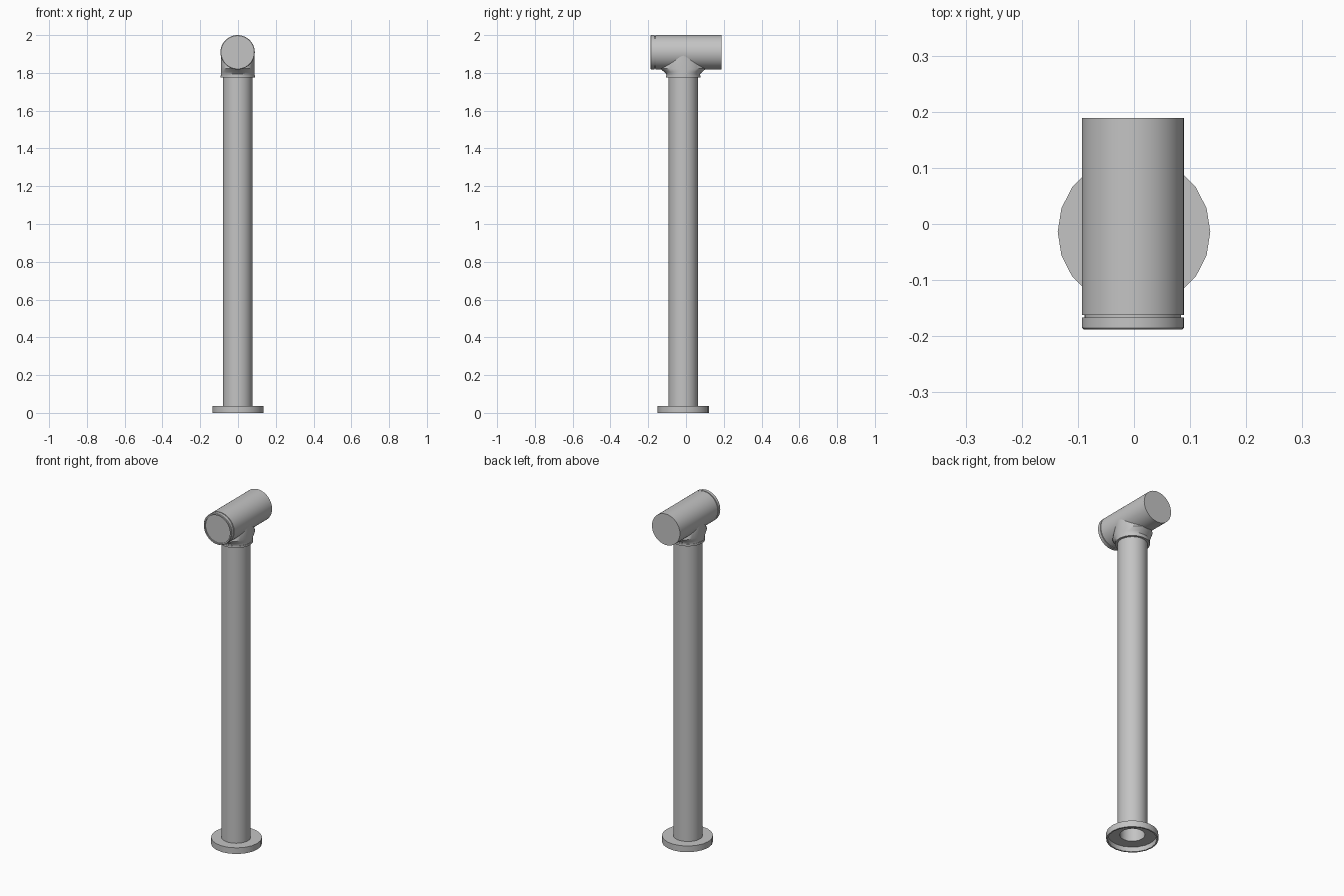
import bpy
import bmesh
import math

cube = bpy.data.objects.get("Cube")
if cube:
    bpy.data.objects.remove(cube, do_unlink=True)

grey = bpy.data.materials.new("brushed grey")
grey.use_nodes = True
grey.diffuse_color = (0.55, 0.55, 0.55, 1)
grey.node_tree.nodes["Principled BSDF"].inputs["Base Color"].default_value = grey.diffuse_color


def loft(name, rings, sides, location, closed_loop=False, caps=False, tilt=0):
    """Join elliptical rings (x radius, y radius, height) into one smooth part."""
    bm = bmesh.new()
    loops = []
    for rx, ry, z in rings:
        angles = [2 * math.pi * i / sides for i in range(sides)]
        loops.append([bm.verts.new((rx * math.cos(a), ry * math.sin(a), z)) for a in angles])
    pairs = list(zip(loops, loops[1:]))
    if closed_loop:
        pairs.append((loops[-1], loops[0]))
    for low, high in pairs:
        for i in range(sides):
            j = (i + 1) % sides
            bm.faces.new((low[i], low[j], high[j], high[i]))
    if caps:
        bm.faces.new(loops[0])
        bm.faces.new(loops[-1])
    bmesh.ops.recalc_face_normals(bm, faces=bm.faces)
    mesh = bpy.data.meshes.new(name)
    bm.to_mesh(mesh)
    bm.free()
    mesh.materials.append(grey)
    part = bpy.data.objects.new(name, mesh)
    part.location = location
    part.rotation_euler.x = tilt
    bpy.context.collection.objects.link(part)
    bpy.ops.object.select_all(action="DESELECT")
    part.select_set(True)
    bpy.context.view_layer.objects.active = part
    bpy.ops.object.shade_smooth_by_angle(angle=math.radians(32))
    return part


def lathe(name, profile, sides, location, **options):
    return loft(name, [(r, r, h) for r, h in profile], sides, location, **options)


axis_x, axis_y = -0.002, -0.015

# Flange, hollow underneath and open to the post
lathe("base_flange",
      [(0.136, 0), (0.136, 0.036), (0.066, 0.036), (0.066, 0.028), (0.128, 0.028), (0.128, 0)],
      20, (0, -0.014, 0), closed_loop=True)

# Hollow post
lathe("post", [(0.078, 0.028), (0.078, 1.8), (0.066, 1.8), (0.066, 0.028)],
      40, (axis_x, axis_y, 0), closed_loop=True)

# Collar at the foot of the neck
lathe("neck_collar", [(0.091, 1.775), (0.091, 1.787), (0.07, 1.787), (0.07, 1.775)],
      40, (axis_x, axis_y, 0), closed_loop=True)

# Neck flaring along the head
loft("neck",
     [(0.089, 0.089, 1.785), (0.089, 0.09, 1.795), (0.089, 0.1, 1.805),
      (0.089, 0.122, 1.822), (0.089, 0.1, 1.86), (0.089, 0.085, 1.905)],
     40, (axis_x, axis_y, 0), caps=True)

# Horizontal head with a groove, end ring and recessed front disc
lathe("head",
      [(0.091, -0.189), (0.091, 0.162), (0.086, 0.162), (0.086, 0.167), (0.091, 0.167),
       (0.091, 0.185), (0.088, 0.188), (0.081, 0.188), (0.081, 0.182)],
      48, (axis_x, 0, 1.909), caps=True, tilt=math.pi / 2)
